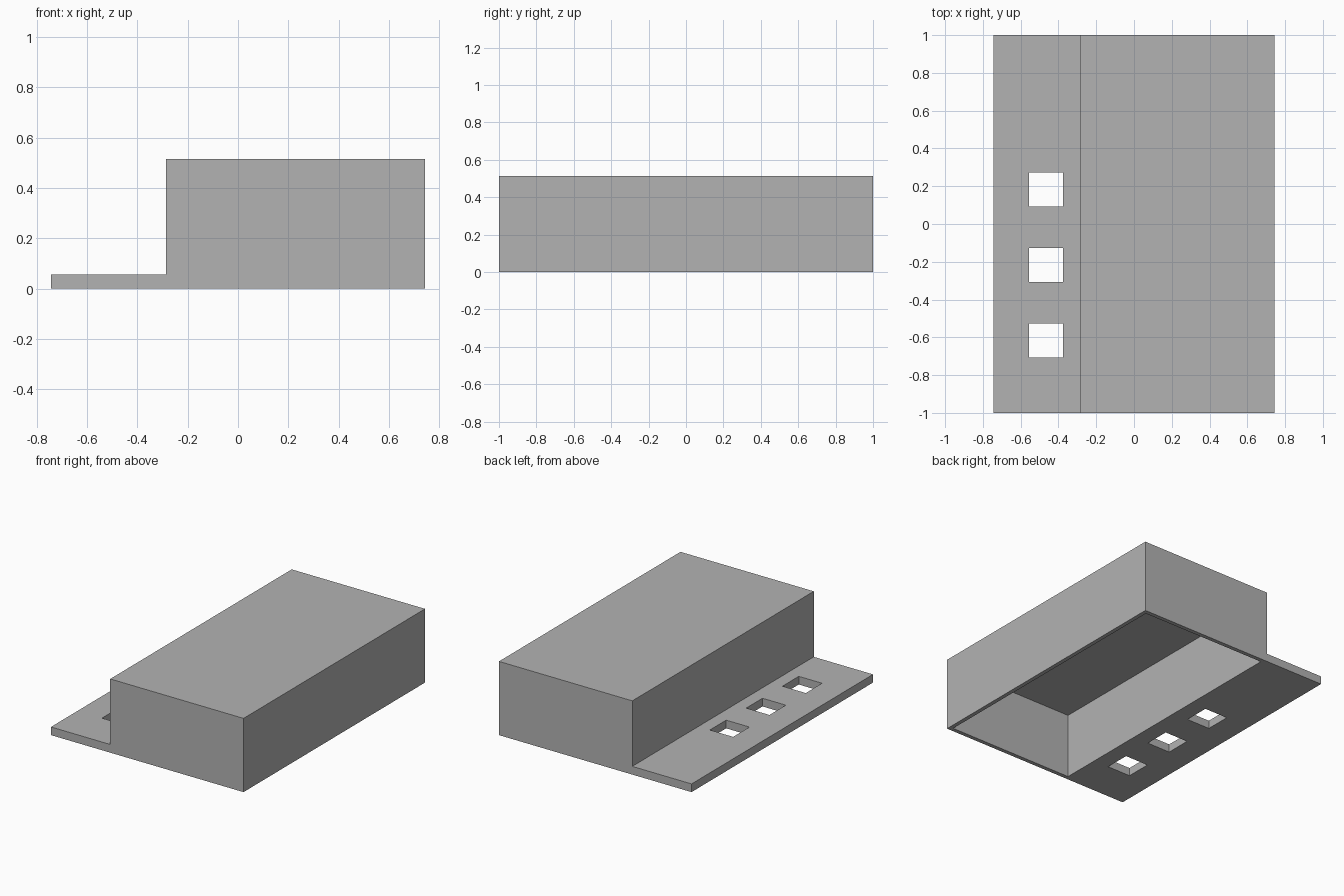
import bpy
import bmesh
from mathutils import Matrix, Vector

if "Cube" in bpy.data.objects:
    bpy.data.objects.remove(bpy.data.objects["Cube"], do_unlink=True)

U = 2 / 35                      # base module: flange thickness
HALF_X, HALF_Y = 13 * U, 1.0
STEP_X = -5 * U                 # where the box rises from the flange
HEIGHT, FLANGE, WALL = 9 * U, U, U / 2
HOLE, HOLE_X = 0.18, -0.465
HOLE_YS = [0.183 - i * 7 * U for i in range(3)]

# Plain grey material
grey = bpy.data.materials.new("plain_grey")
grey.use_nodes = True
colour = (0.45, 0.45, 0.45, 1)
grey.diffuse_color = colour
grey.node_tree.nodes["Principled BSDF"].inputs["Base Color"].default_value = colour


def add_object(name, bm):
    bmesh.ops.recalc_face_normals(bm, faces=bm.faces)
    mesh = bpy.data.meshes.new(name)
    bm.to_mesh(mesh)
    bm.free()
    mesh.materials.append(grey)
    obj = bpy.data.objects.new(name, mesh)
    bpy.context.collection.objects.link(obj)
    return obj


def add_block(name, low, high):
    low, high = Vector(low), Vector(high)
    bm = bmesh.new()
    bmesh.ops.create_cube(bm, size=1, matrix=Matrix.Translation((low + high) / 2)
                          @ Matrix.Diagonal((*(high - low), 1)))
    return add_object(name, bm)


def cut(target, cutter):
    mod = target.modifiers.new("cut", "BOOLEAN")
    mod.operation, mod.solver, mod.object = "DIFFERENCE", "EXACT", cutter
    bpy.context.view_layer.objects.active = target
    bpy.ops.object.modifier_apply(modifier=mod.name)
    bpy.data.objects.remove(cutter, do_unlink=True)


# Cover with side flange: stepped profile extruded front to back
profile = [(-HALF_X, 0), (HALF_X, 0), (HALF_X, HEIGHT),
           (STEP_X, HEIGHT), (STEP_X, FLANGE), (-HALF_X, FLANGE)]
bm = bmesh.new()
face = bm.faces.new([bm.verts.new((x, -HALF_Y, z)) for x, z in profile])
result = bmesh.ops.extrude_face_region(bm, geom=[face])
moved = [v for v in result["geom"] if isinstance(v, bmesh.types.BMVert)]
bmesh.ops.translate(bm, verts=moved, vec=(0, 2 * HALF_Y, 0))
cover = add_object("flanged_cover", bm)

# Hollow underside
cut(cover, add_block("cavity_cutter",
                     (STEP_X + WALL, -HALF_Y + WALL, -0.1),
                     (HALF_X - WALL, HALF_Y - WALL, HEIGHT - U)))

# Square holes through the flange
for y in HOLE_YS:
    cut(cover, add_block("hole_cutter",
                         (HOLE_X - HOLE / 2, y - HOLE / 2, -0.1),
                         (HOLE_X + HOLE / 2, y + HOLE / 2, 0.2)))
